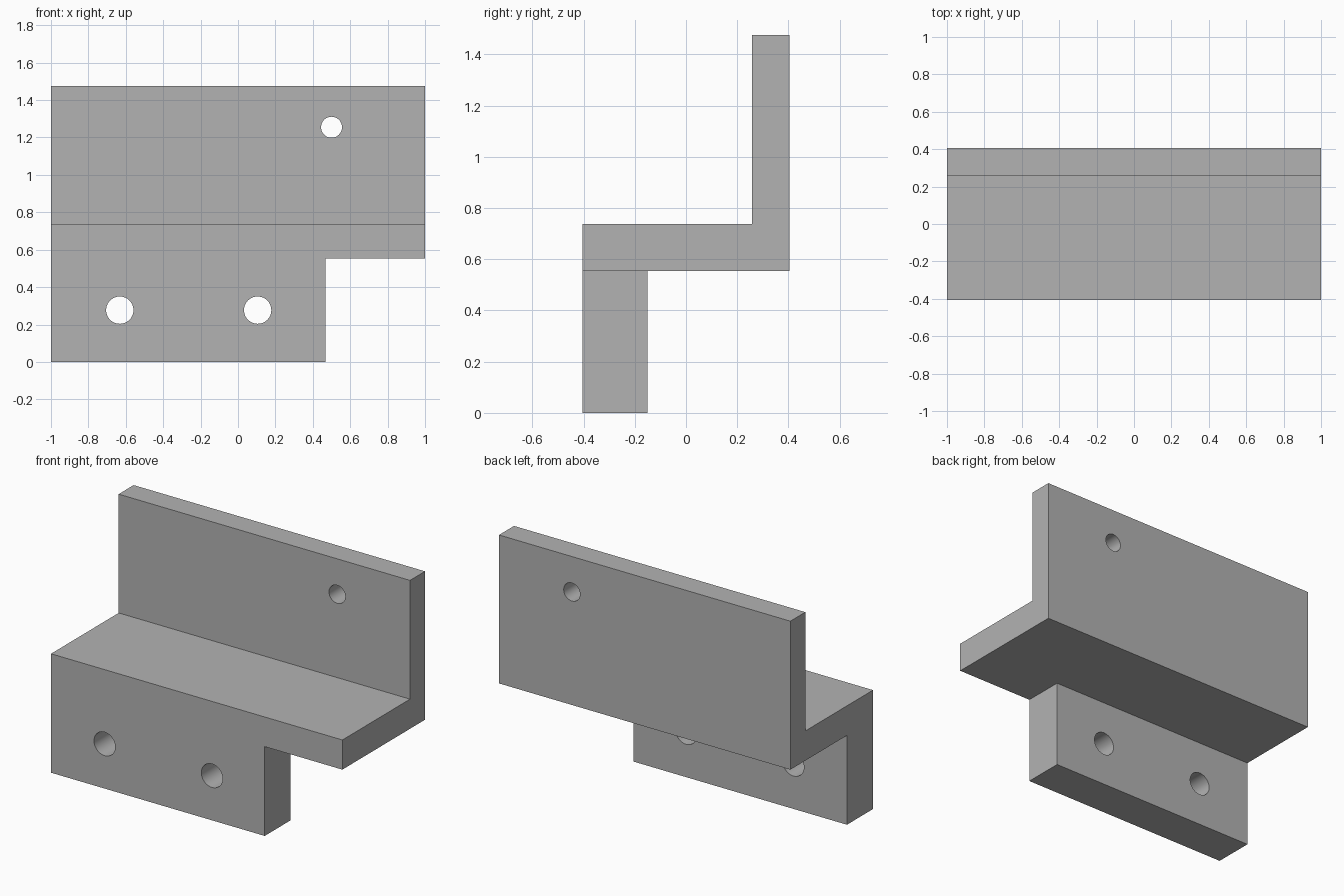
import bpy
import bmesh
import math
from mathutils import Vector

cube = bpy.data.objects.get("Cube")
if cube:
    bpy.data.objects.remove(cube, do_unlink=True)

# Main dimensions
HALF_X, HALF_Y = 1.0, 0.405
TOP, SHELF_TOP, SHELF_BOTTOM = 1.475, 0.738, 0.554
UPRIGHT_FRONT, LEG_BACK, LEG_END = 0.258, -0.15, 0.467

# Plain grey material
grey = bpy.data.materials.new("plain_grey")
grey.use_nodes = True
colour = (0.45, 0.45, 0.45, 1.0)
grey.diffuse_color = colour
grey.node_tree.nodes["Principled BSDF"].inputs["Base Color"].default_value = colour

# Shelf and upright: L-shaped profile extruded along x
bm = bmesh.new()
profile = [(-HALF_Y, SHELF_BOTTOM), (HALF_Y, SHELF_BOTTOM), (HALF_Y, TOP),
           (UPRIGHT_FRONT, TOP), (UPRIGHT_FRONT, SHELF_TOP), (-HALF_Y, SHELF_TOP)]
end = bm.faces.new([bm.verts.new((-HALF_X, y, z)) for y, z in profile])
ext = bmesh.ops.extrude_face_region(bm, geom=[end])
moved = [g for g in ext["geom"] if isinstance(g, bmesh.types.BMVert)]
bmesh.ops.translate(bm, verts=moved, vec=(2 * HALF_X, 0, 0))
bmesh.ops.recalc_face_normals(bm, faces=bm.faces)

# Leg: split the underside and pull its front corner down to the ground
for co, no in (((LEG_END, 0, 0), (1, 0, 0)), ((0, LEG_BACK, 0), (0, 1, 0))):
    bmesh.ops.bisect_plane(bm, geom=bm.verts[:] + bm.edges[:] + bm.faces[:],
                           plane_co=co, plane_no=no)
bm.normal_update()
foot = []
for f in bm.faces:
    c = f.calc_center_median()
    if f.normal.z < -0.9 and c.x < LEG_END and c.y < LEG_BACK:
        foot.append(f)
ext = bmesh.ops.extrude_face_region(bm, geom=foot)
moved = [g for g in ext["geom"] if isinstance(g, bmesh.types.BMVert)]
bmesh.ops.delete(bm, geom=[f for f in foot if f.is_valid], context="FACES_ONLY")
bmesh.ops.translate(bm, verts=moved, vec=(0, 0, -SHELF_BOTTOM))
bmesh.ops.recalc_face_normals(bm, faces=bm.faces)
bmesh.ops.dissolve_limit(bm, angle_limit=math.radians(1),
                         verts=bm.verts[:], edges=bm.edges[:])

mesh = bpy.data.meshes.new("stepped_bracket")
bm.to_mesh(mesh)
bm.free()
mesh.materials.append(grey)
bracket = bpy.data.objects.new("stepped_bracket", mesh)
bpy.context.collection.objects.link(bracket)


def drill(x, z, radius, y):
    """Cut a round hole along y through the plate centred at y."""
    bpy.ops.mesh.primitive_cylinder_add(vertices=48, radius=radius, depth=0.4,
                                        location=(x, y, z),
                                        rotation=(math.pi / 2, 0, 0))
    cutter = bpy.context.object
    cutter.name = "hole_cutter"
    cutter.hide_render = True
    cutter.data.materials.append(grey)
    mod = bracket.modifiers.new("hole", "BOOLEAN")
    mod.operation = "DIFFERENCE"
    mod.solver = "EXACT"
    mod.object = cutter
    bpy.ops.object.select_all(action="DESELECT")
    bracket.select_set(True)
    bpy.context.view_layer.objects.active = bracket
    bpy.ops.object.modifier_apply(modifier=mod.name)
    bpy.data.objects.remove(cutter, do_unlink=True)


# Two mounting holes in the leg, one smaller hole in the upright
leg_y = (LEG_BACK - HALF_Y) / 2
for hole_x in (-0.632, 0.105):
    drill(hole_x, 0.277, 0.073, leg_y)
drill(0.5, 1.255, 0.056, (UPRIGHT_FRONT + HALF_Y) / 2)

# Smooth hole walls, crisp edges
bpy.ops.object.shade_smooth_by_angle(angle=math.radians(30))
